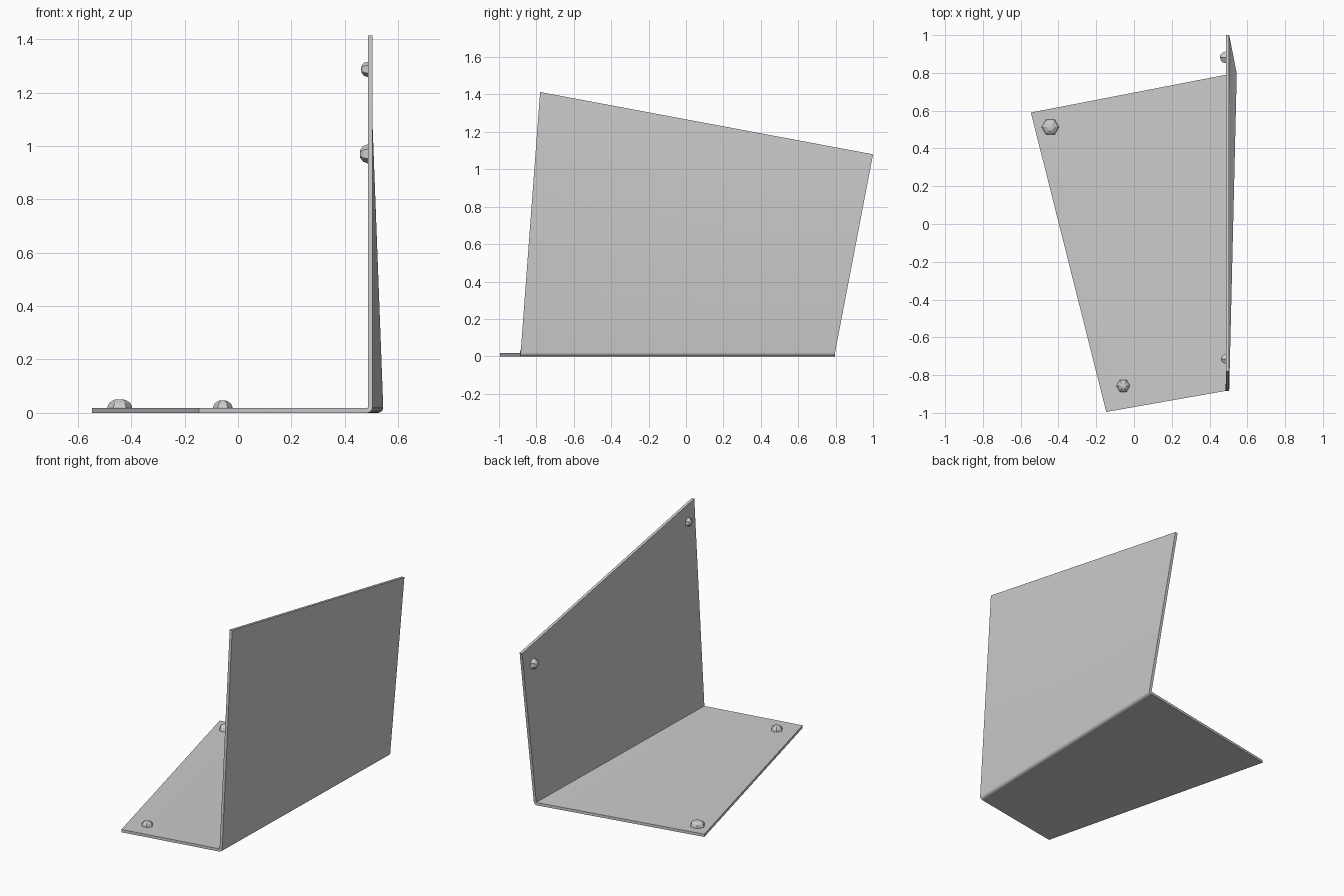
import bpy, bmesh, math
from mathutils import Vector, Matrix

if "Cube" in bpy.data.objects:
    bpy.data.objects.remove(bpy.data.objects["Cube"])

T = 0.018      # sheet thickness
R_IN = 0.003   # inner bend radius
SEG = 5


def add_object(name, bm, smooth=None):
    bmesh.ops.recalc_face_normals(bm, faces=bm.faces)
    me = bpy.data.meshes.new(name)
    bm.to_mesh(me)
    bm.free()
    ob = bpy.data.objects.new(name, me)
    bpy.context.collection.objects.link(ob)
    if smooth:
        bpy.context.view_layer.objects.active = ob
        ob.select_set(True)
        bpy.ops.object.shade_smooth_by_angle(angle=math.radians(smooth))
        ob.select_set(False)
    return ob


def end_section(base_tip, corner, wall_tip):
    """Inner and outer point pairs from base free edge, round the bend, to wall top."""
    bx, by = base_tip
    cx, cy = corner          # x of wall inner face, y at the bend
    wx, wy, wz = wall_tip    # wall inner face at the top
    pairs = [((bx, by, T), (bx, by, 0))]
    ox, oz = cx - R_IN, T + R_IN
    for i in range(SEG + 1):
        a = math.pi / 2 * i / SEG
        s, c = math.sin(a), math.cos(a)
        pairs.append(tuple((ox + r * s, cy, oz - r * c) for r in (R_IN, R_IN + T)))
    pairs.append(((wx, wy, wz), (wx + T, wy, wz)))
    return pairs


# Bent sheet: loft between front and back end sections
front = end_section((-0.147, -0.995), (0.486, -0.884), (0.486, -0.78, 1.413))
back = end_section((-0.546, 0.59), (0.526, 0.797), (0.486, 1.0, 1.08))
bm = bmesh.new()
rows = [[[bm.verts.new(p) for p in pair] for pair in sec] for sec in (front, back)]
f, b = rows
for i in range(len(f) - 1):
    for side in (0, 1):
        bm.faces.new((f[i][side], f[i + 1][side], b[i + 1][side], b[i][side]))
    for r in rows:
        bm.faces.new((r[i][0], r[i][1], r[i + 1][1], r[i + 1][0]))
for i in (0, -1):
    bm.faces.new((f[i][0], f[i][1], b[i][1], b[i][0]))
add_object("bent_sheet", bm, 30)


# Six-sided domed studs
def stud(name, loc, r, h, on_wall=False):
    bm = bmesh.new()
    rings = []
    for k, z in ((1.0, -0.1), (1.0, 0.15), (0.85, 0.6), (0.45, 0.94)):
        rings.append([bm.verts.new((r * k * math.cos(math.pi / 3 * i),
                                    r * k * math.sin(math.pi / 3 * i), h * z))
                      for i in range(6)])
    top = bm.verts.new((0, 0, h))
    for lo, hi in zip(rings, rings[1:]):
        for i in range(6):
            j = (i + 1) % 6
            bm.faces.new((lo[i], lo[j], hi[j], hi[i]))
    for i in range(6):
        bm.faces.new((rings[-1][i], rings[-1][(i + 1) % 6], top))
    bm.faces.new(rings[0][::-1])
    m = Matrix.Translation(Vector(loc))
    if on_wall:
        m = m @ Matrix.Rotation(-math.pi / 2, 4, 'Y')
    bm.transform(m)
    add_object(name, bm)


stud("base_stud_back", (-0.443, 0.513, T), 0.046, 0.033)
stud("base_stud_front", (-0.057, -0.857, T), 0.036, 0.029)
stud("wall_stud_front", (0.486, -0.715, 1.287), 0.028, 0.025, True)
stud("wall_stud_back", (0.489, 0.882, 0.97), 0.035, 0.033, True)
